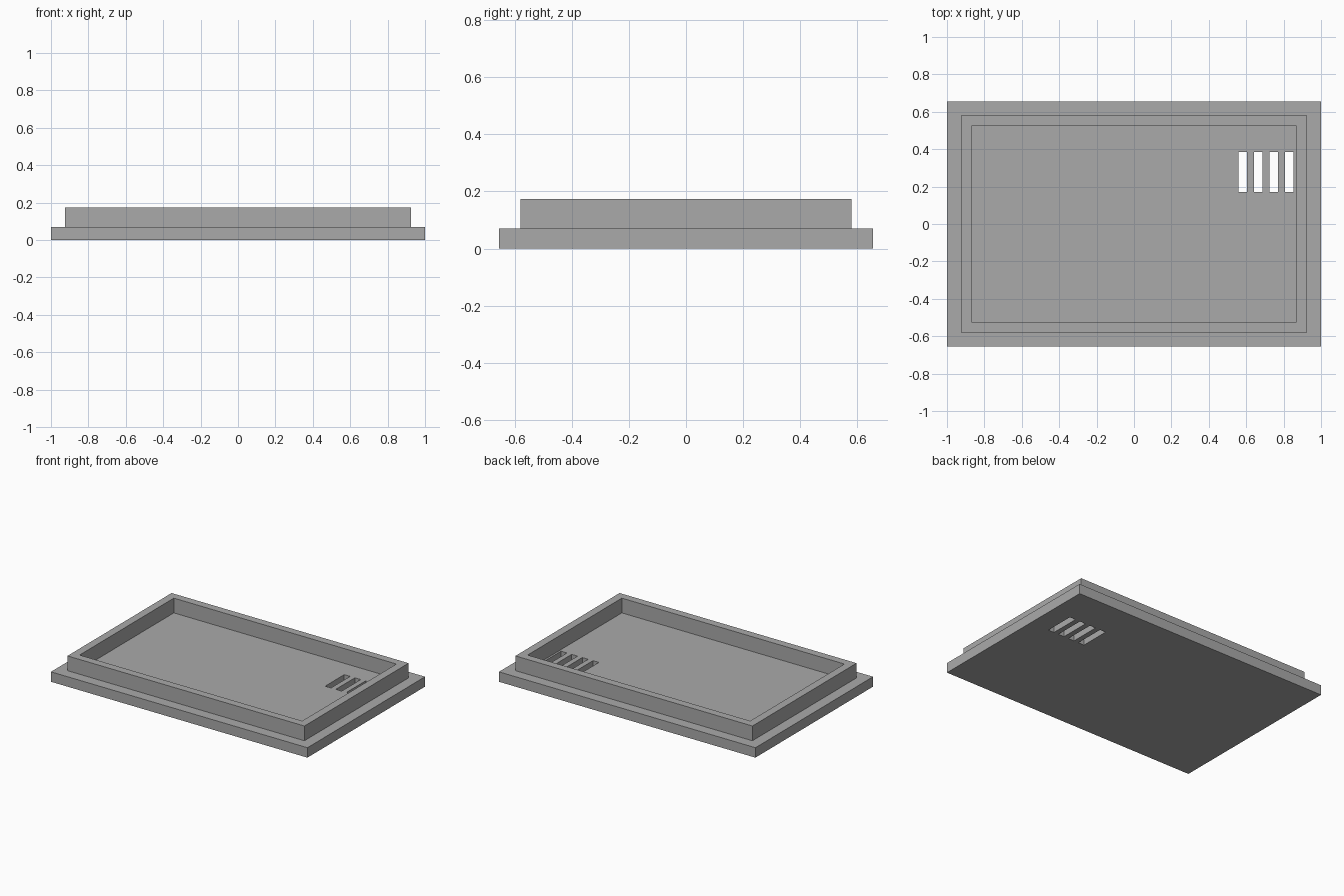
import bpy
import bmesh
from mathutils import Matrix, Vector

cube = bpy.data.objects.get("Cube")
if cube:
    bpy.data.objects.remove(cube, do_unlink=True)

grey = bpy.data.materials.new("plain grey")
grey.use_nodes = True
colour = (0.4, 0.4, 0.4, 1)
grey.diffuse_color = colour
grey.node_tree.nodes["Principled BSDF"].inputs["Base Color"].default_value = colour


def add_box(bm, low, high):
    low, high = Vector(low), Vector(high)
    place = Matrix.Translation((low + high) / 2) @ Matrix.Diagonal((*(high - low), 1))
    bmesh.ops.create_cube(bm, size=1, matrix=place)


def make_object(name, bm):
    mesh = bpy.data.meshes.new(name)
    bm.to_mesh(mesh)
    bm.free()
    mesh.materials.append(grey)
    obj = bpy.data.objects.new(name, mesh)
    bpy.context.collection.objects.link(obj)
    return obj


BASE_TOP, RIM_TOP = 0.07, 0.174

# Flat base plate
bm = bmesh.new()
add_box(bm, (-1, -0.655, 0), (1, 0.655, BASE_TOP))
plate = make_object("base_plate", bm)

# Four vent slots through the plate
bm = bmesh.new()
for i in range(4):
    x = 0.582 + i * 0.083
    add_box(bm, (x - 0.023, 0.172, -0.1), (x + 0.023, 0.385, 0.3))
cutter = make_object("vent_cutter", bm)
cutter.hide_render = True
cutter.hide_viewport = True
cut = plate.modifiers.new("vents", 'BOOLEAN')
cut.operation = 'DIFFERENCE'
cut.solver = 'EXACT'
cut.object = cutter

# Apply the cut and drop the cutter
depsgraph = bpy.context.evaluated_depsgraph_get()
cut_mesh = bpy.data.meshes.new_from_object(plate.evaluated_get(depsgraph))
plate.modifiers.clear()
plate.data = cut_mesh
bpy.data.objects.remove(cutter, do_unlink=True)

# Raised rim: outer and inner rectangles joined into a frame, then extruded
bm = bmesh.new()
loops = []
for hx, hy in ((0.924, 0.58), (0.868, 0.525)):
    loops.append([bm.verts.new((sx * hx, sy * hy, BASE_TOP))
                  for sx, sy in ((-1, -1), (1, -1), (1, 1), (-1, 1))])
outer, inner = loops
for i in range(4):
    j = (i + 1) % 4
    bm.faces.new((outer[i], outer[j], inner[j], inner[i]))
raised = bmesh.ops.extrude_face_region(bm, geom=bm.faces[:], use_keep_orig=True)["geom"]
bmesh.ops.translate(bm, vec=(0, 0, RIM_TOP - BASE_TOP),
                    verts=[v for v in raised if isinstance(v, bmesh.types.BMVert)])
bmesh.ops.recalc_face_normals(bm, faces=bm.faces[:])
make_object("raised_rim", bm)
